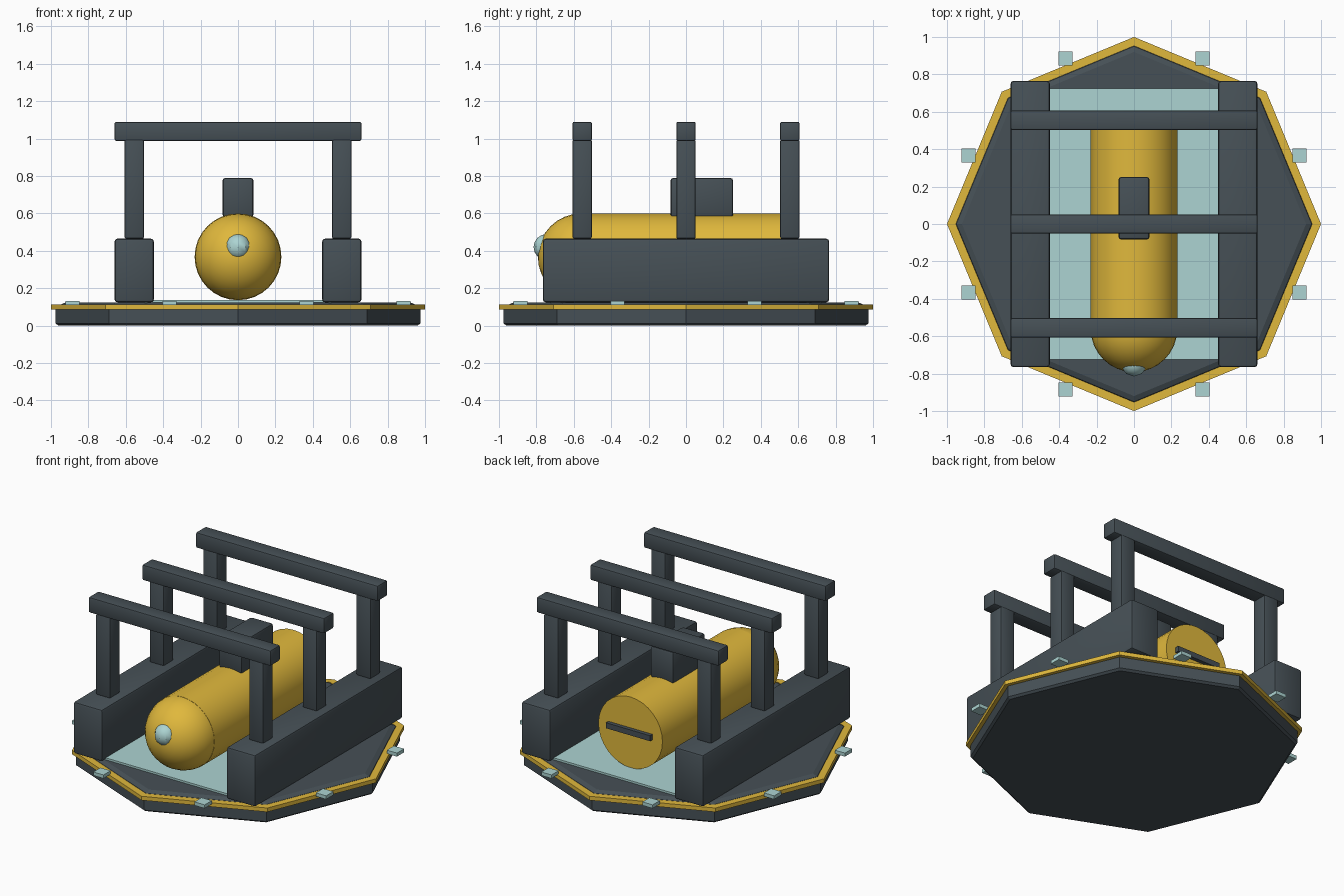
import bpy, bmesh, math

if "Cube" in bpy.data.objects:
    bpy.data.objects.remove(bpy.data.objects["Cube"])


def material(name, rgb):
    lin = [((c / 255 + 0.055) / 1.055) ** 2.4 for c in rgb]
    m = bpy.data.materials.new(name)
    m.diffuse_color = (*lin, 1)
    m.use_nodes = True
    m.node_tree.nodes["Principled BSDF"].inputs["Base Color"].default_value = m.diffuse_color
    return m


DARK = material("dark slate", (70, 80, 86))
GOLD = material("gold yellow", (224, 184, 60))
MINT = material("pale mint", (172, 212, 210))


def finish(name, bm, mat, smooth=False):
    bmesh.ops.recalc_face_normals(bm, faces=bm.faces)
    me = bpy.data.meshes.new(name)
    bm.to_mesh(me)
    bm.free()
    me.materials.append(mat)
    ob = bpy.data.objects.new(name, me)
    bpy.context.collection.objects.link(ob)
    if smooth:
        bpy.ops.object.select_all(action='DESELECT')
        ob.select_set(True)
        bpy.context.view_layer.objects.active = ob
        bpy.ops.object.shade_smooth_by_angle(angle=math.radians(35))
    return ob


def box(name, x, y, z, mat, bevel=0.0):
    """Box from (min, max) ranges, with optional rounded edges."""
    bm = bmesh.new()
    bmesh.ops.create_cube(bm, size=1)
    for v in bm.verts:
        v.co = [r[0] if c < 0 else r[1] for c, r in zip(v.co, (x, y, z))]
    if bevel:
        bmesh.ops.bevel(bm, geom=bm.edges[:], offset=bevel, segments=2,
                        profile=0.5, affect='EDGES')
    return finish(name, bm, mat, bool(bevel))


def octagon(name, profile, mat, ring=False):
    """Sweep a (radius, z) profile round eight corners."""
    bm = bmesh.new()
    loops = [[bm.verts.new((r * math.cos(k * math.pi / 4),
                            r * math.sin(k * math.pi / 4), z))
              for k in range(8)] for r, z in profile]
    pairs = list(zip(loops, loops[1:]))
    if ring:
        pairs.append((loops[-1], loops[0]))
    for a, b in pairs:
        for k in range(8):
            n = (k + 1) % 8
            bm.faces.new((a[k], a[n], b[n], b[k]))
    if not ring:
        bm.faces.new(loops[0])
        bm.faces.new(loops[-1])
    return finish(name, bm, mat)


# Octagonal base with a gold rim
octagon("base", [(0.96, 0), (0.975, 0.012), (0.975, 0.092), (0.955, 0.1),
                 (0.95, 0.112), (0.92, 0.125)], DARK)
octagon("base_rim", [(0.953, 0.086), (1.0, 0.086), (1.0, 0.112),
                     (0.953, 0.112)], GOLD, ring=True)

# Tabs along the rim, one per side
for k in range(8):
    a = math.radians(22.5 + 45 * k)
    cx, cy = 0.957 * math.cos(a), 0.957 * math.sin(a)
    box(f"rim_tab_{k + 1}", (cx - 0.037, cx + 0.037),
        (cy - 0.037, cy + 0.037), (0.11, 0.133), MINT)

# Floor plate
box("floor_plate", (-0.5, 0.5), (-0.725, 0.725), (0.115, 0.138), MINT)

# Side rails
for side, s in (("left", -1), ("right", 1)):
    box(f"{side}_rail", sorted((s * 0.45, s * 0.66)), (-0.765, 0.765),
        (0.125, 0.465), DARK, 0.015)

# Three gantry frames
for i, y in enumerate((-0.555, 0, 0.555)):
    yr = (y - 0.052, y + 0.052)
    box(f"gantry_beam_{i + 1}", (-0.66, 0.66), yr, (0.988, 1.09), DARK, 0.01)
    for side, s in (("left", -1), ("right", 1)):
        box(f"gantry_post_{side}_{i + 1}", sorted((s * 0.502, s * 0.607)), yr,
            (0.465, 0.995), DARK, 0.01)

# Hull: cylinder along y with a domed nose
bm = bmesh.new()
bmesh.ops.create_cone(bm, cap_ends=True, segments=32, radius1=0.232,
                      radius2=0.232, depth=1.15)
for v in bm.verts:
    x, y, z = v.co
    v.co = (x, z, y + 0.368)
finish("hull", bm, GOLD, True)

bm = bmesh.new()
bmesh.ops.create_uvsphere(bm, u_segments=32, v_segments=16, radius=0.232)
for v in bm.verts:
    x, y, z = v.co
    v.co = (x, z - 0.56, y + 0.368)
finish("hull_nose", bm, GOLD, True)

# Nose lamp
bm = bmesh.new()
bmesh.ops.create_uvsphere(bm, u_segments=10, v_segments=8, radius=0.07)
for v in bm.verts:
    v.co.y -= 0.745
    v.co.z += 0.42
finish("nose_lamp", bm, MINT, True)

# Tower on top of the hull and tail bar behind
box("tower", (-0.083, 0.083), (-0.083, 0.252), (0.58, 0.79), DARK, 0.015)
box("tail_bar", (-0.16, 0.16), (0.56, 0.6), (0.362, 0.398), DARK)
